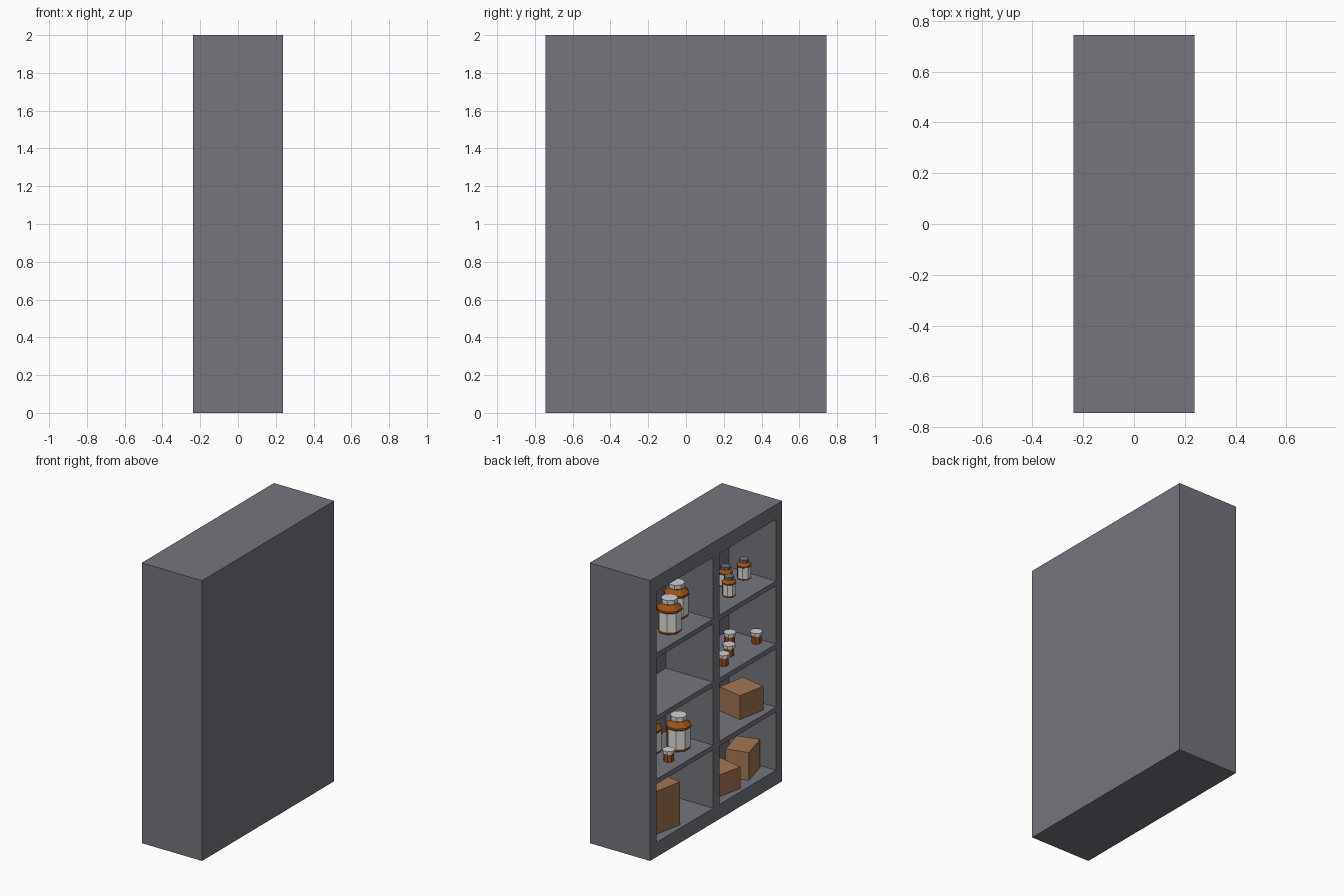
import bpy, bmesh, math
from mathutils import Matrix, Vector

if "Cube" in bpy.data.objects:
    bpy.data.objects.remove(bpy.data.objects["Cube"])


def mat(name, rgb):
    m = bpy.data.materials.new(name)
    m.diffuse_color = (*rgb, 1)
    m.use_nodes = True
    m.node_tree.nodes["Principled BSDF"].inputs["Base Color"].default_value = m.diffuse_color
    return m


METAL = mat("grey metal", (0.175, 0.18, 0.205))
CARD = mat("cardboard", (0.37, 0.18, 0.09))
AMBER = mat("amber plastic", (0.34, 0.085, 0.006))
LABEL = mat("white label", (0.75, 0.75, 0.74))
LID = mat("light cap", (0.62, 0.64, 0.65))
DARK = mat("dark grey cap", (0.16, 0.17, 0.19))


def finish(name, bm, mats):
    me = bpy.data.meshes.new(name)
    bmesh.ops.recalc_face_normals(bm, faces=bm.faces)
    bm.to_mesh(me)
    bm.free()
    for m in mats:
        me.materials.append(m)
    ob = bpy.data.objects.new(name, me)
    bpy.context.scene.collection.objects.link(ob)
    return ob


def add_box(bm, lo, hi):
    lo, hi = Vector(lo), Vector(hi)
    m = Matrix.Translation((lo + hi) / 2) @ Matrix.Diagonal((*(hi - lo), 1))
    bmesh.ops.create_cube(bm, size=1, matrix=m)


# Cabinet: solid block with eight cells cut into its -x side
bm = bmesh.new()
add_box(bm, (-0.238, -0.745, 0), (0.238, 0.745, 2))
cabinet = finish("cabinet", bm, [METAL])
FLOORS = (0.105, 0.555, 1.005, 1.455)
CEILINGS = (0.52, 0.97, 1.42, 1.895)
bm = bmesh.new()
for z0, z1 in zip(FLOORS, CEILINGS):
    for y0, y1 in ((-0.675, -0.035), (0.035, 0.675)):
        add_box(bm, (-0.4, y0, z0), (0.135, y1, z1))
cutter = finish("cell_cutter", bm, [METAL])
cutter.hide_render = True
cutter.hide_viewport = True
cutter.display_type = 'WIRE'
mod = cabinet.modifiers.new("cells", 'BOOLEAN')
mod.operation = 'DIFFERENCE'
mod.solver = 'EXACT'
mod.object = cutter


# Cardboard boxes
def carton(x, y, shelf, sx, sy, sz, deg):
    bm = bmesh.new()
    add_box(bm, (-sx / 2, -sy / 2, 0), (sx / 2, sy / 2, sz))
    ob = finish("cardboard_box", bm, [CARD])
    ob.location = (x, y, FLOORS[shelf])
    ob.rotation_euler.z = math.radians(deg)


carton(-0.083, -0.506, 1, 0.19, 0.21, 0.171, -11)
carton(-0.079, -0.528, 0, 0.16, 0.216, 0.2, 15)
carton(-0.09, -0.233, 0, 0.2, 0.21, 0.155, -12)
carton(-0.128, 0.463, 0, 0.12, 0.22, 0.307, -11)


# Eight-sided turned containers: rows of (radius, height, material of band above)
JAR = [(0.074, 0, 0), (0.079, 0.01, 0), (0.079, 0.018, 1), (0.079, 0.15, 0),
       (0.085, 0.156, 0), (0.085, 0.168, 0), (0.056, 0.19, 0), (0.044, 0.198, 0),
       (0.044, 0.205, 2), (0.056, 0.205, 2), (0.056, 0.236, 2)]
VIAL = [(0.034, 0, 0), (0.034, 0.056, 2), (0.042, 0.056, 2), (0.042, 0.08, 2)]


def container(name, profile, cap, x, y, shelf, scale=1.0):
    bm = bmesh.new()
    rings = []
    for r, z, _ in profile:
        rings.append([bm.verts.new((r * math.cos((k + 0.5) * math.pi / 4),
                                    r * math.sin((k + 0.5) * math.pi / 4), z)) for k in range(8)])
    for i in range(len(rings) - 1):
        for k in range(8):
            j = (k + 1) % 8
            f = bm.faces.new((rings[i][k], rings[i][j], rings[i + 1][j], rings[i + 1][k]))
            f.material_index = profile[i][2]
            # The label leaves the rear facets bare
            if f.material_index == 1 and f.calc_center_median().x > 0.02:
                f.material_index = 0
    bm.faces.new(rings[0][::-1])
    bm.faces.new(rings[-1]).material_index = 2
    ob = finish(name, bm, [AMBER, LABEL, cap])
    ob.location = (x, y, FLOORS[shelf])
    ob.scale = (scale,) * 3


# Large jars
for x, y, s in ((-0.106, 0.338, 3), (-0.009, 0.12, 3), (-0.074, 0.19, 1), (0.05, 0.34, 1)):
    container("large_jar", JAR, LID, x, y, s)
# Medium bottles
for x, y in ((-0.039, -0.598), (-0.11, -0.326), (-0.004, -0.44)):
    container("medium_bottle", JAR, DARK, x, y, 3, 0.58)
# Small pill vials
for x, y, s in ((-0.118, -0.625, 2), (0.016, -0.517, 2), (-0.084, -0.364, 2),
                (-0.137, -0.225, 2), (-0.136, 0.39, 1)):
    container("pill_vial", VIAL, LID, x, y, s)
